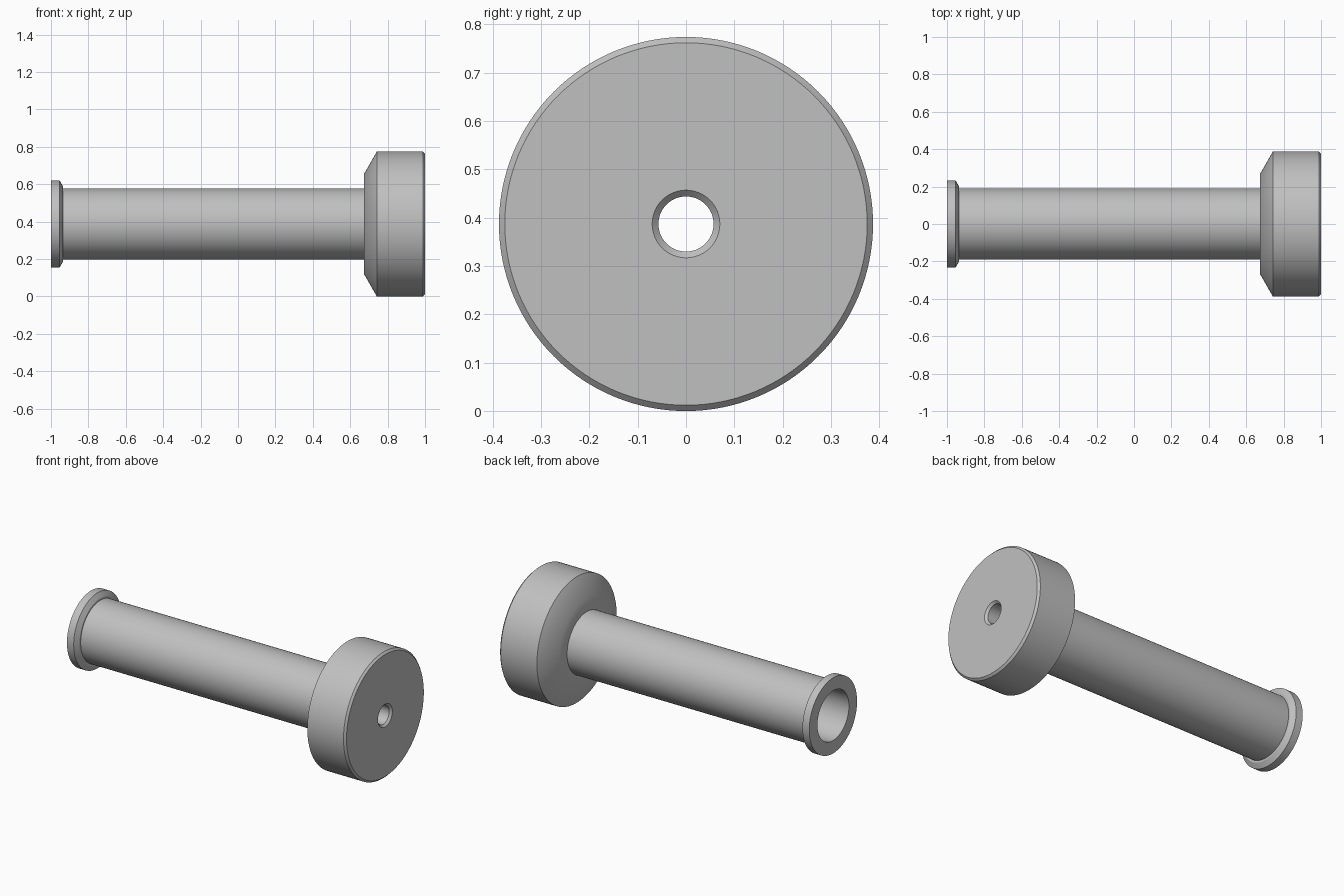
import bpy
import bmesh
import math
from mathutils import Matrix, Vector

cube = bpy.data.objects.get("Cube")
if cube:
    bpy.data.objects.remove(cube, do_unlink=True)

SEGMENTS = 128
HEAD_R = 0.387
SHAFT_R = 0.19
BORE_R = 0.153
HOLE_R = 0.057

# Plain grey metal
grey = bpy.data.materials.new("grey metal")
grey.use_nodes = True
colour = (0.53, 0.53, 0.53, 1.0)
grey.diffuse_color = colour
grey.node_tree.nodes["Principled BSDF"].inputs["Base Color"].default_value = colour


def lathe(name, profile):
    """Revolve a closed (x, radius) profile around the x axis."""
    bm = bmesh.new()
    verts = [bm.verts.new((x, 0, r)) for x, r in profile]
    edges = [bm.edges.new((v, verts[(i + 1) % len(verts)]))
             for i, v in enumerate(verts)]
    bmesh.ops.spin(bm, geom=verts + edges, cent=(0, 0, 0), axis=(1, 0, 0),
                   angle=math.tau, steps=SEGMENTS)
    bmesh.ops.remove_doubles(bm, verts=bm.verts[:], dist=0.0001)
    bmesh.ops.recalc_face_normals(bm, faces=bm.faces[:])
    mesh = bpy.data.meshes.new(name)
    bm.to_mesh(mesh)
    bm.free()
    mesh.materials.append(grey)
    obj = bpy.data.objects.new(name, mesh)
    obj.location.z = HEAD_R
    bpy.context.collection.objects.link(obj)
    bpy.ops.object.select_all(action="DESELECT")
    obj.select_set(True)
    bpy.context.view_layer.objects.active = obj
    bpy.ops.object.shade_smooth_by_angle(angle=math.radians(30))
    return obj


# End lip with a tapered inner edge
lip = [(-1.0, BORE_R), (-1.0, 0.232), (-0.954, 0.232), (-0.936, 0.202),
       (-0.936, SHAFT_R)]

# Wide head with a conical shoulder and a chamfered outer rim
head = [(0.675, SHAFT_R), (0.675, 0.27), (0.742, HEAD_R),
        (0.988, HEAD_R), (1.0, 0.375)]

# Small countersunk hole in the head, opening into the wide bore of the shaft
bore = [(1.0, 0.07), (0.987, HOLE_R), (0.87, HOLE_R), (0.87, BORE_R)]

lathe("flanged_sleeve", lip + head + bore)
